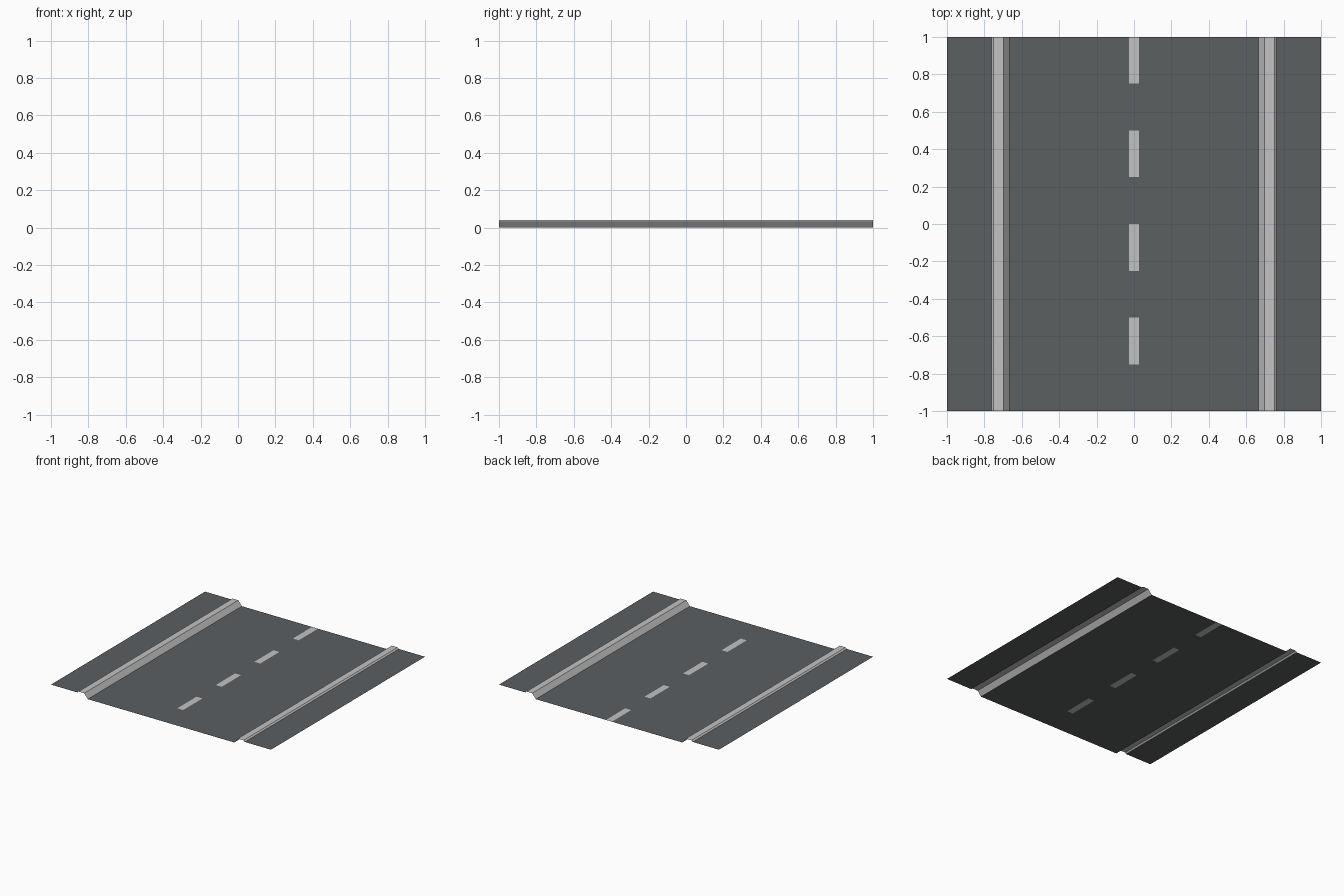
import bpy, bmesh

if "Cube" in bpy.data.objects:
    bpy.data.objects.remove(bpy.data.objects["Cube"])


def material(name, rgb):
    m = bpy.data.materials.new(name)
    m.diffuse_color = (*rgb, 1)
    m.use_nodes = True
    m.node_tree.nodes["Principled BSDF"].inputs["Base Color"].default_value = m.diffuse_color
    return m


asphalt = material("asphalt_grey", (0.105, 0.115, 0.12))
paint = material("pale_concrete", (0.54, 0.54, 0.54))

ROAD_EDGE, DASH_HALF = 0.665, 0.027


def sheet(name, profile, ys, mats, rule=lambda c: 0, mirror=False):
    """Open surface: an (x, z) profile swept along y; rule picks the face colour."""
    bm = bmesh.new()
    rows = [[bm.verts.new((x, y, z)) for x, z in profile] for y in ys]
    for a, b in zip(rows, rows[1:]):
        for i in range(len(profile) - 1):
            f = bm.faces.new((a[i], a[i + 1], b[i + 1], b[i]))
            f.material_index = rule(f.calc_center_median())
    mesh = bpy.data.meshes.new(name)
    bm.to_mesh(mesh)
    bm.free()
    for m in mats:
        mesh.materials.append(m)
    ob = bpy.data.objects.new(name, mesh)
    bpy.context.collection.objects.link(ob)
    if mirror:
        ob.modifiers.new("mirror", 'MIRROR').use_axis[0] = True
    return ob


# roadway with a dashed centre line cut into it
def dash(c):
    return int(abs(c.x) < DASH_HALF and (c.y + 1) % 0.5 > 0.25)


sheet("roadway", [(x, 0) for x in (-ROAD_EDGE, -DASH_HALF, DASH_HALF, ROAD_EDGE)],
      [-1 + 0.25 * i for i in range(9)], [asphalt, paint], dash)

# bevelled kerbs, open underneath
sheet("kerbs", [(ROAD_EDGE, 0), (0.698, 0.04), (0.75, 0.04), (0.762, 0.03)],
      [-1, 1], [paint], mirror=True)

# raised pavements outside the kerbs
sheet("pavements", [(0.762, 0.03), (1, 0.03)], [-1, 1], [asphalt], mirror=True)
